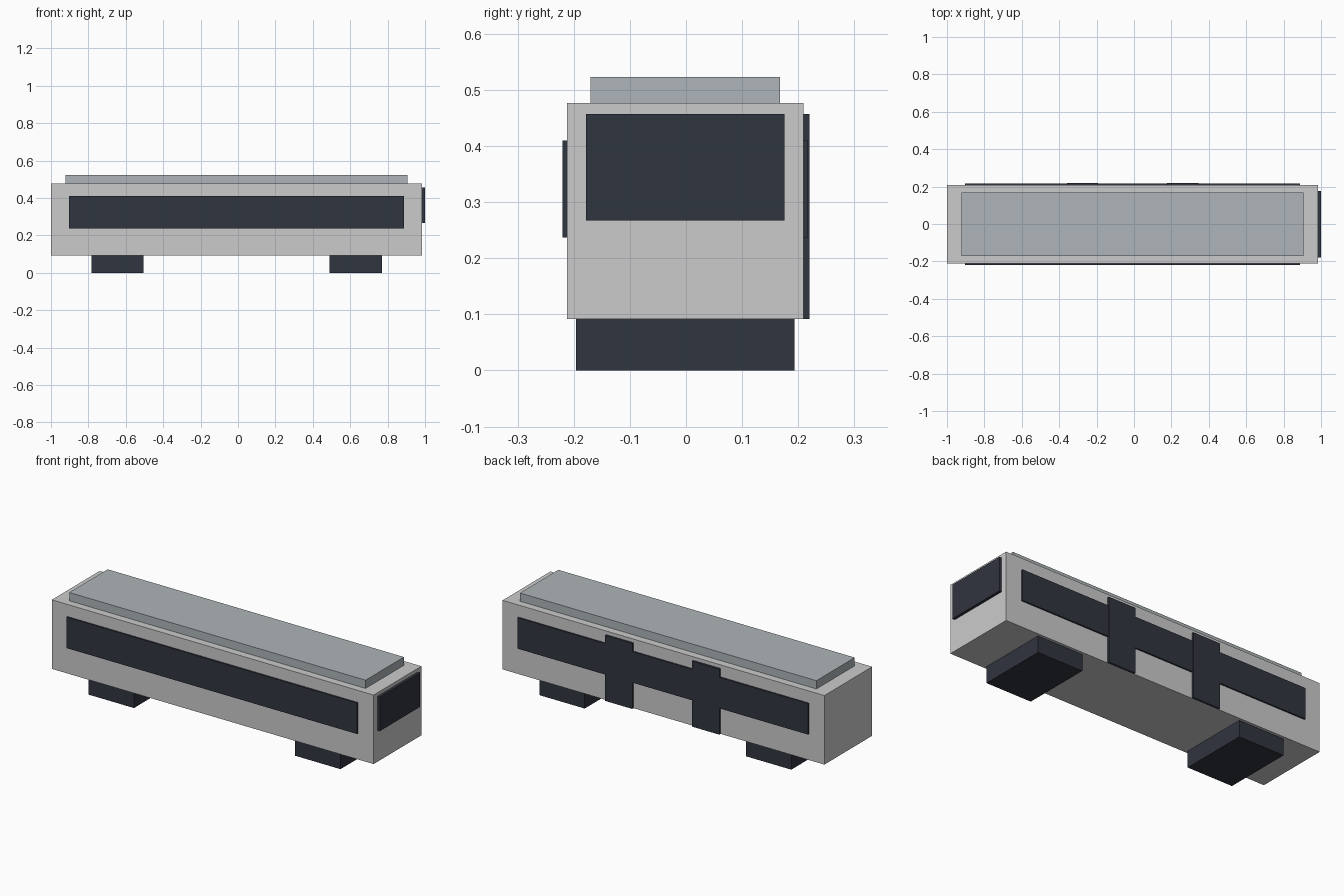
import bpy

if "Cube" in bpy.data.objects:
    bpy.data.objects.remove(bpy.data.objects["Cube"])


def material(name, color):
    m = bpy.data.materials.new(name)
    m.diffuse_color = color
    m.use_nodes = True
    m.node_tree.nodes["Principled BSDF"].inputs["Base Color"].default_value = m.diffuse_color
    return m


DARK = material("dark_glass", (0.03, 0.035, 0.05, 1))
ROOF = material("roof_grey", (0.42, 0.46, 0.48, 1))
CX, CY = -0.0075, -0.0015  # body centre


def box(name, x, y, z, mat=None):
    """Flat-faced box spanning the given (min, max) ranges."""
    bpy.ops.mesh.primitive_cube_add(size=1, location=[sum(r) / 2 for r in (x, y, z)])
    ob = bpy.context.object
    ob.name = name
    ob.scale = [r[1] - r[0] for r in (x, y, z)]
    bpy.ops.object.transform_apply(location=False, rotation=False, scale=True)
    if mat:
        ob.data.materials.append(mat)
    return ob


# Carriage body and raised roof
box("body", (-1.0, 0.985), (CY - 0.2105, CY + 0.2105), (0.092, 0.477))
box("roof", (CX - 0.914, CX + 0.914), (CY - 0.169, CY + 0.169), (0.477, 0.523), ROOF)

# Bogies under both ends
for side, label in ((-1, "rear"), (1, "front")):
    c = CX + side * 0.637
    box(f"{label}_bogie", (c - 0.14, c + 0.14), (CY - 0.1945, CY + 0.1945), (0, 0.092), DARK)

# Long window bands on both sides
for side, label in ((-1, "right"), (1, "left")):
    ys = sorted((CY + side * 0.2095, CY + side * 0.219))
    box(f"{label}_window_band", (CX - 0.896, CX + 0.896), ys, (0.237, 0.41), DARK)

# Windscreen on the driving end
box("windscreen", (0.984, 1.0), (CY - 0.177, CY + 0.177), (0.267, 0.457), DARK)

# Doors, on the back side only
for i, side in enumerate((-1, 1)):
    c = CX + side * 0.268
    box(f"door_{i + 1}", (c - 0.084, c + 0.084), (CY + 0.2095, CY + 0.222), (0.092, 0.457), DARK)
